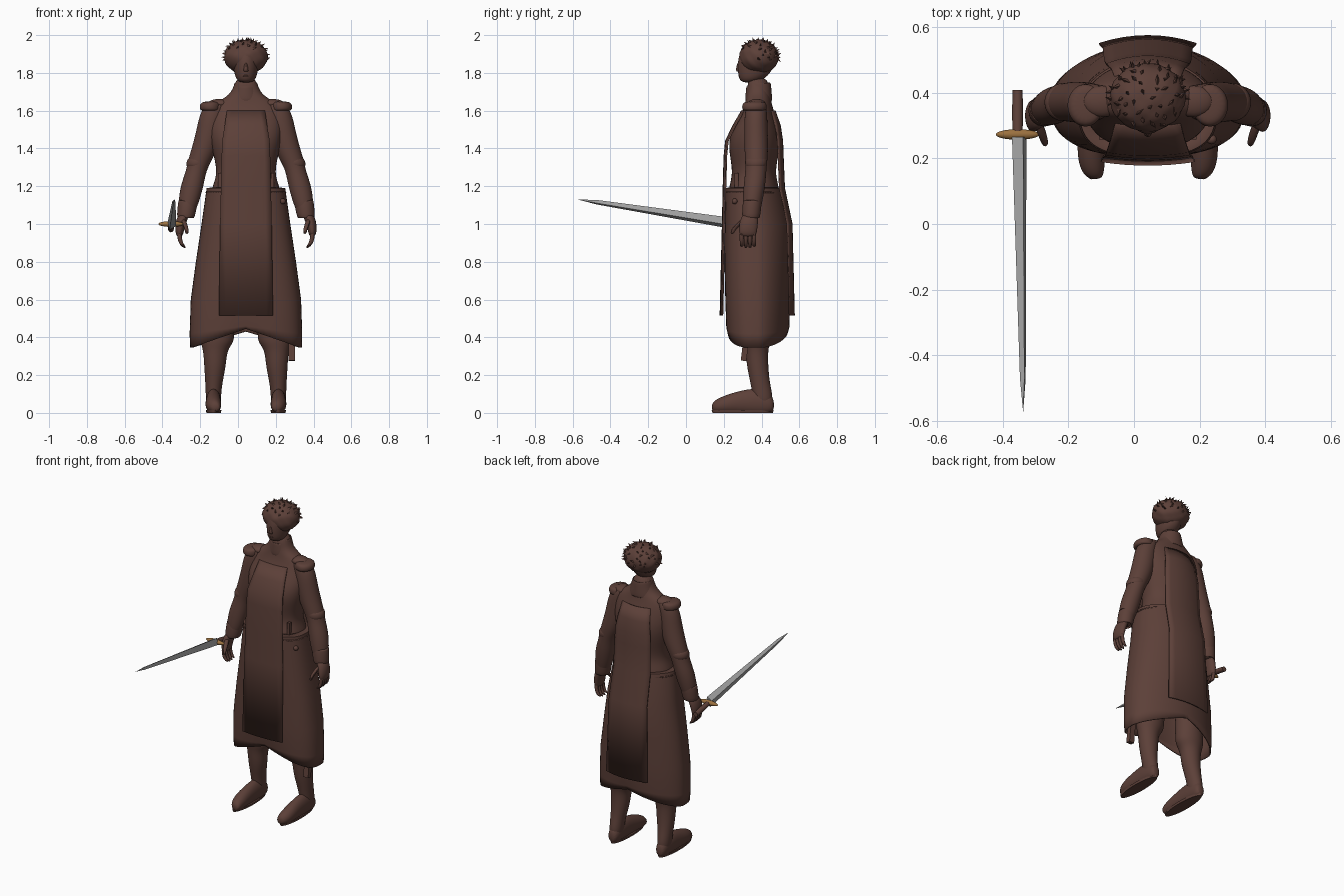
import bpy
import bmesh
import math
import random
from mathutils import Matrix, Vector

random.seed(4)
CENTRE = 0.042  # the figure stands a little to its left of the origin

old = bpy.data.objects.get("Cube")
if old:
    bpy.data.objects.remove(old)


def material(name, rgb):
    mat = bpy.data.materials.new(name)
    mat.use_nodes = True
    mat.diffuse_color = (*rgb, 1)
    shader = mat.node_tree.nodes["Principled BSDF"]
    shader.inputs["Base Color"].default_value = (*rgb, 1)
    shader.inputs["Roughness"].default_value = 0.8
    return mat


BROWN = material("dark brown", (0.108, 0.051, 0.040))
STEEL = material("steel grey", (0.37, 0.37, 0.37))
BRASS = material("brass", (0.33, 0.165, 0.05))


def finish(name, bm, mat=BROWN, subdiv=0, thick=0, angle=40):
    """Turn a bmesh into a shaded object with optional modifiers."""
    bmesh.ops.recalc_face_normals(bm, faces=bm.faces[:])
    mesh = bpy.data.meshes.new(name)
    bm.to_mesh(mesh)
    bm.free()
    mesh.materials.append(mat)
    mesh.shade_smooth()
    mesh.set_sharp_from_angle(angle=math.radians(angle))
    obj = bpy.data.objects.new(name, mesh)
    obj.location.x = CENTRE
    bpy.context.collection.objects.link(obj)
    if thick:
        mod = obj.modifiers.new("thickness", "SOLIDIFY")
        mod.thickness = thick
    if subdiv:
        mod = obj.modifiers.new("smooth", "SUBSURF")
        mod.levels = mod.render_levels = subdiv
    return obj


def add_loft(bm, rings, side=1, n=16, caps=(True, True), along_y=False, shift=None, power=(1, 1)):
    """Skin a row of ovals (cx, cy, height, rx, ry); power squares their front and back."""
    rows = []
    for i, (cx, cy, h, rx, ry) in enumerate(rings):
        row = []
        for k in range(n):
            a = math.tau * k / n
            c, s = math.cos(a), math.sin(a)
            e = power[0] if s < 0 else power[1]
            c, s = (math.copysign(abs(t) ** e, t) for t in (c, s))
            p = Vector((side * (cx + rx * c), cy + ry * s, h))
            if along_y:
                p = Vector((p.x, h, max(p.y, 0)))
            if shift:
                p.z += shift(i, p)
            row.append(bm.verts.new(p))
        rows.append(row)
    for a, b in zip(rows, rows[1:]):
        for k in range(n):
            j = (k + 1) % n
            bm.faces.new((a[k], a[j], b[j], b[k]))
    for cap, row in zip(caps, (rows[0], rows[-1])):
        if cap:
            bm.faces.new(row)


def loft(name, rings, mat=BROWN, subdiv=2, thick=0, angle=60, **options):
    bm = bmesh.new()
    add_loft(bm, rings, **options)
    return finish(name, bm, mat, subdiv, thick, angle)


def ball(name, place, size, mat=BROWN):
    bm = bmesh.new()
    bmesh.ops.create_uvsphere(bm, u_segments=20, v_segments=12, radius=1,
                              matrix=Matrix.LocRotScale(Vector(place), None, Vector(size)))
    return finish(name, bm, mat)


def box(name, place, size, mat=BROWN, tilt=0):
    bm = bmesh.new()
    bmesh.ops.create_cube(bm, size=1, matrix=Matrix.Translation(place)
                          @ Matrix.Rotation(tilt, 4, "X") @ Matrix.Diagonal((*size, 1)))
    return finish(name, bm, mat)


# Torso, neck and standing collar
loft("torso", [(0, .36, 1.13, .195, .14), (0, .36, 1.2, .178, .132), (0, .36, 1.26, .155, .115),
               (0, .36, 1.33, .163, .122), (0, .362, 1.42, .188, .14), (0, .37, 1.5, .198, .128),
               (0, .382, 1.58, .19, .09), (0, .383, 1.64, .165, .07), (0, .383, 1.675, .1, .065),
               (0, .383, 1.71, .07, .058), (0, .38, 1.78, .05, .052)], n=24, power=(.8, 1))
loft("collar", [(0, .385, 1.65, .095, .074), (0, .385, 1.71, .07, .068),
                (0, .384, 1.75, .062, .066)], caps=(False, False), thick=.008, n=20,
     shift=lambda i, p: -0.02 * (i == 2 and p.y < .34))

# Long skirt, fuller in front, whose hem arches up at the front and back
LIFT = (0, 0, 0, 0, .1, .4, 1)
FULL = (.7, 1.1)


def hem(i, p):
    rise = 0.1 if p.y < .38 else 0.085
    return rise * LIFT[i] * max(0, 1 - abs(p.x) / .29)


loft("skirt", [(0, .36, 1.195, .165, .12), (0, .358, 1.19, .208, .15), (0, .378, 1.0, .235, .174),
               (0, .379, .8, .265, .175), (0, .38, .6, .292, .172), (0, .38, .42, .298, .167),
               (0, .38, .345, .296, .16)],
     n=64, subdiv=0, thick=.008, caps=(False, False), shift=hem, power=FULL)
loft("waist_band", [(0, .359, 1.165, .214, .154), (0, .359, 1.172, .212, .152)],
     n=64, subdiv=0, caps=(False, False), thick=.003, power=FULL)
ball("skirt_button", (.195, .258, 1.12), (.015, .015, .015))
box("hanging_strap", (.243, .315, .36), (.035, .03, .17), tilt=-.12)
for side in (-1, 1):
    box("belt_loop", (side * .14, .268, 1.225), (.016, .02, .09))


# Hanging tabard panels
def panel(name, path, bow):
    bm = bmesh.new()
    steps = 8
    rows = []
    for y, z, half in path:
        us = [2 * k / steps - 1 for k in range(steps + 1)]
        rows.append([bm.verts.new((u * half, y + bow * u * u, z)) for u in us])
    for a, b in zip(rows, rows[1:]):
        for k in range(steps):
            bm.faces.new((a[k], a[k + 1], b[k + 1], b[k]))
    obj = finish(name, bm, thick=.008)
    obj.modifiers["thickness"].offset = 0


panel("front_panel", [(.296, 1.6, .1), (.25, 1.52, .112), (.211, 1.44, .125), (.203, 1.36, .128),
                      (.198, 1.19, .132), (.194, 1.0, .136), (.182, .515, .143)], .011)
panel("back_panel", [(.47, 1.6, .1), (.498, 1.52, .112), (.51, 1.44, .125), (.513, 1.36, .128),
                     (.52, 1.19, .132), (.56, 1.0, .136), (.572, .515, .148)], -.024)

# Arms, hands, legs and feet, mirrored
for side, word in ((-1, "right"), (1, "left")):
    loft(word + "_arm", [(.14, .375, 1.66, .045, .045), (.175, .37, 1.6, .068, .06),
                         (.19, .37, 1.5, .072, .064), (.218, .372, 1.4, .07, .064),
                         (.245, .372, 1.335, .064, .06), (.264, .37, 1.28, .054, .056),
                         (.286, .362, 1.2, .063, .059), (.306, .35, 1.1, .054, .052),
                         (.315, .345, 1.05, .038, .042), (.318, .345, 1.03, .032, .038)], side=side)
    loft(word + "_cuff", [(.305, .352, 1.13, .054, .052), (.317, .345, 1.045, .05, .05),
                          (.319, .344, 1.03, .044, .046)], side=side, subdiv=1, thick=.006,
         caps=(False, False))
    loft(word + "_elbow_fold", [(.247, .372, 1.36, .056, .055), (.256, .372, 1.325, .063, .062),
                                (.262, .37, 1.29, .053, .055)], side=side)
    loft(word + "_shoulder_pad", [(.186, .362, 1.598, .045, .054), (.19, .362, 1.606, .056, .066),
                                  (.19, .362, 1.634, .056, .066), (.184, .364, 1.65, .042, .052)],
         side=side, n=20)
    ball(word + "_shoulder_strap", (side * .14, .374, 1.637), (.062, .048, .025))

    loft(word + "_palm", [(.322, .342, 1.06, .03, .038), (.342, .334, 1.02, .03, .05),
                          (.352, .328, .97, .025, .05), (.351, .328, .93, .016, .044)], side=side)
    bm = bmesh.new()
    for f in range(4):
        y = .295 + .022 * f
        tip = .868 + .007 * abs(f - 1.5)
        add_loft(bm, [(.353, y, .97, .014, .013), (.352, y, .92, .013, .012),
                      (.34, y, .89, .012, .011), (.322, y, tip, .008, .008)], side=side, n=8)
    add_loft(bm, [(.335, .31, 1.03, .015, .018), (.322, .275, .995, .014, .017),
                  (.314, .25, .97, .012, .014), (.312, .243, .945, .008, .009)], side=side, n=8)
    finish(word + "_fingers", bm, subdiv=1)

    loft(word + "_leg", [(.14, .38, .65, .085, .085), (.15, .38, .43, .09, .075),
                         (.152, .377, .375, .092, .072), (.163, .375, .335, .064, .06),
                         (.163, .378, .25, .059, .058), (.17, .392, .16, .046, .052),
                         (.172, .405, .1, .042, .054), (.172, .41, .03, .037, .05)], side=side)
    loft(word + "_foot", [(.172, .04, .467, .022, .03), (.172, .05, .44, .038, .06),
                          (.172, .06, .37, .042, .075), (.172, .055, .28, .041, .062),
                          (.173, .045, .21, .044, .05), (.168, .036, .16, .036, .037),
                          (.16, .03, .136, .02, .02)], side=side, along_y=True)
    loft(word + "_sole", [(.171, .3, 0, .038, .16), (.171, .3, .014, .041, .164)],
         side=side, n=32, subdiv=0)

# Head and facial features
loft("head", [(0, .335, 1.748, .032, .037), (0, .347, 1.768, .053, .067),
              (0, .362, 1.8, .063, .089), (0, .37, 1.85, .07, .099), (0, .375, 1.9, .072, .095),
              (0, .38, 1.95, .055, .075)])
loft("nose", [(0, .283, 1.806, .016, .018), (0, .28, 1.815, .015, .018),
              (0, .285, 1.86, .009, .016)], subdiv=1, n=8)
ball("lips", (0, .287, 1.785), (.02, .01, .006))

# Lumpy curled hair with short pointed tufts
HAIR = Vector((0, .386, 1.885))
SIZE = Vector((.115, .104, .091))
bm = bmesh.new()
bmesh.ops.create_icosphere(bm, subdivisions=4, radius=1)
for v in bm.verts:
    lump = 1 + .025 * math.sin(9 * v.co.x) * math.cos(8 * v.co.y + 7 * v.co.z)
    v.co = HAIR + v.co * SIZE * lump
finish("hair", bm)

bm = bmesh.new()
count = 75
for i in range(count):
    h = 1 - 1.2 * (i + .5) / count
    a = i * 2.39996 + random.uniform(-.2, .2)
    r = math.sqrt(1 - h * h)
    d = Vector((r * math.cos(a), r * math.sin(a), h))
    if h < .45 and d.y < -.2:
        continue
    lean = d + Vector([random.uniform(-.6, .6) for _ in range(3)])
    bmesh.ops.create_cone(bm, segments=3, radius1=.011, radius2=0, depth=.03, cap_ends=True,
                          matrix=Matrix.Translation(HAIR + d * SIZE * 1.03)
                          @ lean.to_track_quat("Z", "Y").to_matrix().to_4x4())
finish("hair_tufts", bm, angle=10)

# Sword held level at the right hand
bm = bmesh.new()
section = [(-.022, .012), (-.012, -.03), (.022, -.012), (.012, .03)]
base, near, tip = Vector((-.392, .265, 1.0)), Vector((-.381, -.47, 1.115)), Vector((-.38, -.575, 1.13))
rings = [[bm.verts.new(c + Vector((x * s, 0, z * s))) for x, z in section]
         for c, s in ((base, 1), (near, .4))]
point = bm.verts.new(tip)
bm.faces.new(rings[0])
for k in range(4):
    j = (k + 1) % 4
    bm.faces.new((rings[0][k], rings[0][j], rings[1][j], rings[1][k]))
    bm.faces.new((rings[1][k], rings[1][j], point))
finish("sword_blade", bm, STEEL, angle=10)
ball("sword_guard", (-.397, .273, 1.0), (.067, .016, .015), BRASS)
loft("sword_grip", [(-.397, .998, .275, .015, .015), (-.397, .985, .34, .017, .017),
                    (-.397, .972, .408, .015, .016)], along_y=True, subdiv=0)
